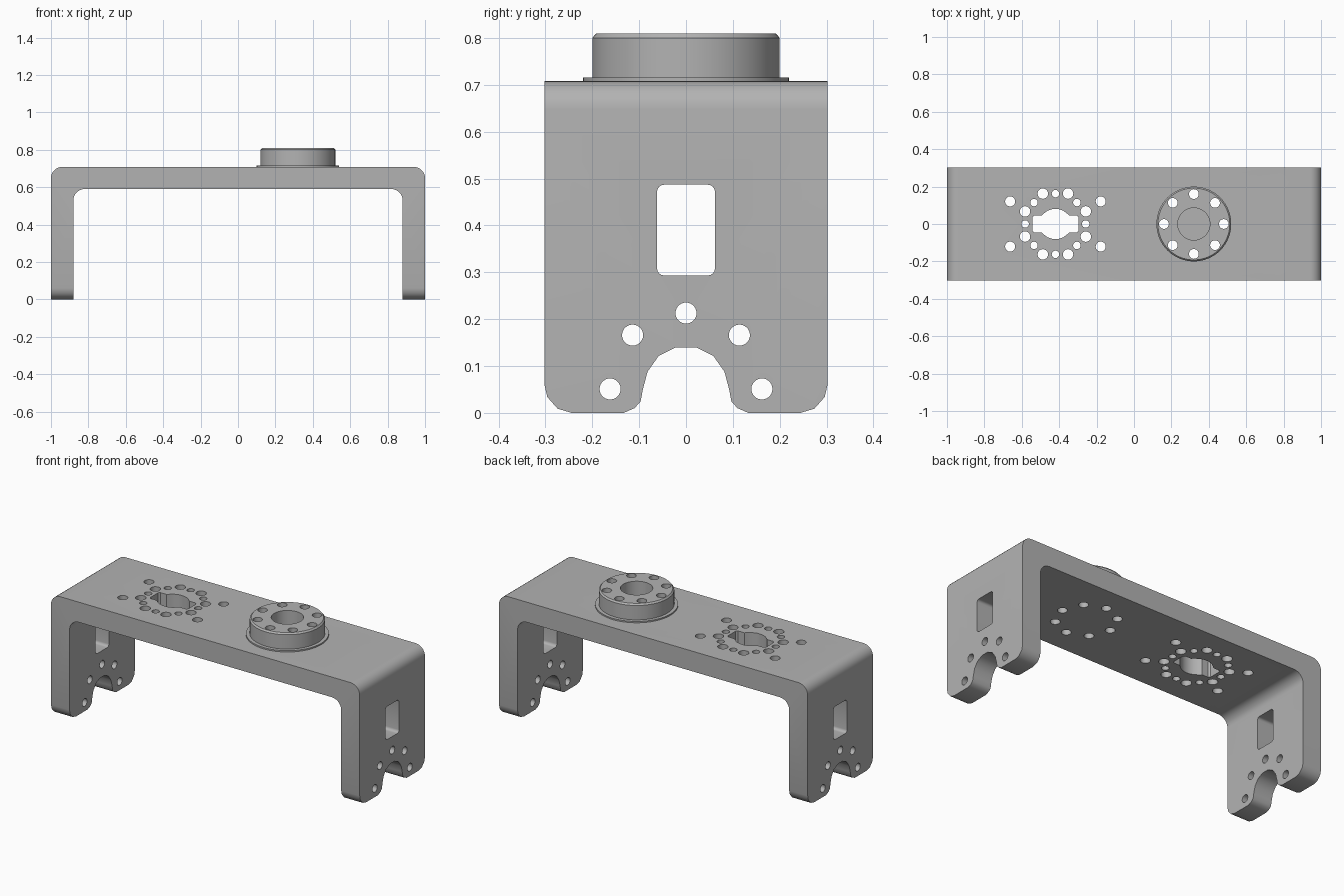
import bpy, bmesh, math
from mathutils import Vector

if "Cube" in bpy.data.objects:
    bpy.data.objects.remove(bpy.data.objects["Cube"])

grey = bpy.data.materials.new("plain grey")
grey.diffuse_color = (0.45, 0.45, 0.45, 1)
grey.use_nodes = True
grey.node_tree.nodes["Principled BSDF"].inputs["Base Color"].default_value = grey.diffuse_color


def make(name, bm):
    bmesh.ops.recalc_face_normals(bm, faces=bm.faces)
    me = bpy.data.meshes.new(name)
    bm.to_mesh(me)
    bm.free()
    me.materials.append(grey)
    ob = bpy.data.objects.new(name, me)
    bpy.context.collection.objects.link(ob)
    return ob


def prism(bm, pts, axis, a, b):
    """Extrude a 2D outline from a to b along an axis."""
    def place(p, d):
        return {'x': (d, p[0], p[1]), 'y': (p[0], d, p[1]), 'z': (p[0], p[1], d)}[axis]
    f = bm.faces.new([bm.verts.new(place(p, a)) for p in pts])
    ext = bmesh.ops.extrude_face_region(bm, geom=[f])
    verts = [g for g in ext['geom'] if isinstance(g, bmesh.types.BMVert)]
    delta = Vector(place((0, 0), b - a))
    bmesh.ops.translate(bm, verts=verts, vec=delta)


def arc(cx, cy, r, a0, a1, n=7):
    return [(cx + r * math.cos(math.radians(a0 + (a1 - a0) * i / n)),
             cy + r * math.sin(math.radians(a0 + (a1 - a0) * i / n))) for i in range(n + 1)]


def circle(cx, cy, r, n=24):
    return arc(cx, cy, r, 0, 360 - 360 / n, n - 1)


def mirrored(half):
    return half + [(-x, y) for x, y in reversed(half)]


def boolean(ob, cutter, op):
    m = ob.modifiers.new(op.lower(), 'BOOLEAN')
    m.object, m.operation, m.solver = cutter, op, 'EXACT'
    bpy.context.view_layer.objects.active = ob
    bpy.ops.object.modifier_apply(modifier=m.name)


def smooth(ob):
    bpy.ops.object.select_all(action='DESELECT')
    ob.select_set(True)
    bpy.context.view_layer.objects.active = ob
    bpy.ops.object.shade_smooth_by_angle(angle=math.radians(32))


TOP, HUB = 0.708, 0.32

# U-shaped bracket with rounded bends
bm = bmesh.new()
half = ([(0.88, -0.1), (1, -0.1)] + arc(0.94, TOP - 0.06, 0.06, 0, 90))
inner = arc(0.82, 0.53, 0.06, 90, 0)
prism(bm, inner + mirrored(half) + [(-x, z) for x, z in reversed(inner)], 'y', -0.4, 0.4)
bracket = make("bracket", bm)

# Side outline: rounded feet and bottom notch
bm = bmesh.new()
side = [(0.302, 0.9), (0.302, 0.06), (0.296, 0.034), (0.274, 0.009), (0.244, 0),
        (0.133, 0), (0.11, 0.01), (0.097, 0.024), (0.092, 0.05), (0.082, 0.088),
        (0.058, 0.122), (0.021, 0.14)]
prism(bm, mirrored(side), 'x', -1.2, 1.2)
outline = make("outline_cutter", bm)
boolean(bracket, outline, 'INTERSECT')

# Holes through both legs: window and five bolt holes
bm = bmesh.new()
window = arc(0.046, 0.309, 0.016, -90, 0, 4) + arc(0.046, 0.471, 0.016, 0, 90, 4)
prism(bm, mirrored(window), 'x', -1.2, 1.2)
for y, z in [(0, 0.213), (0.114, 0.166), (-0.114, 0.166), (0.162, 0.051), (-0.162, 0.051)]:
    prism(bm, circle(y, z, 0.0225), 'x', -1.2, 1.2)
leg_holes = make("leg_hole_cutter", bm)
boolean(bracket, leg_holes, 'DIFFERENCE')

# Holes through the top: motor slot, surrounding ring, and hub bolts
bm = bmesh.new()
CX = -0.42
q = [(0.123, 0.036), (0.114, 0.045), (0.074, 0.045), (0.062, 0.056), (0.042, 0.071), (0.015, 0.08)]
slot = [(x, -y) for x, y in reversed(q)] + q
prism(bm, [(CX + x, y) for x, y in mirrored(slot)], 'z', 0.4, 1)
for i in range(8):
    a = math.radians(45 * i)
    b = a + math.radians(22.5)
    prism(bm, circle(CX + 0.162 * math.cos(a), 0.162 * math.sin(a), 0.02), 'z', 0.4, 1)
    prism(bm, circle(CX + 0.176 * math.cos(b), 0.176 * math.sin(b), 0.028), 'z', 0.4, 1)
    prism(bm, circle(HUB + 0.16 * math.cos(a), 0.16 * math.sin(a), 0.026), 'z', 0.4, 1)
for sx in (-1, 1):
    for sy in (-1, 1):
        prism(bm, circle(CX + sx * 0.242, sy * 0.121, 0.027), 'z', 0.4, 1)
top_holes = make("top_hole_cutter", bm)
boolean(bracket, top_holes, 'DIFFERENCE')

# Round hub with flange, chamfer and blind centre bore
bm = bmesh.new()
prof = [(0, TOP - 0.01), (0.22, TOP - 0.01), (0.22, 0.716), (0.2, 0.716), (0.2, 0.8),
        (0.192, 0.809), (0.086, 0.809), (0.086, 0.716), (0, 0.716)]
vs = [bm.verts.new((HUB + r, 0, z)) for r, z in prof]
es = [bm.edges.new(p) for p in zip(vs, vs[1:])]
bmesh.ops.spin(bm, geom=vs + es, cent=(HUB, 0, 0), axis=(0, 0, 1), angle=2 * math.pi, steps=64)
bmesh.ops.remove_doubles(bm, verts=bm.verts, dist=1e-4)
hub = make("hub", bm)
boolean(hub, top_holes, 'DIFFERENCE')

for c in (outline, leg_holes, top_holes):
    bpy.data.objects.remove(c)
for ob in (bracket, hub):
    smooth(ob)
